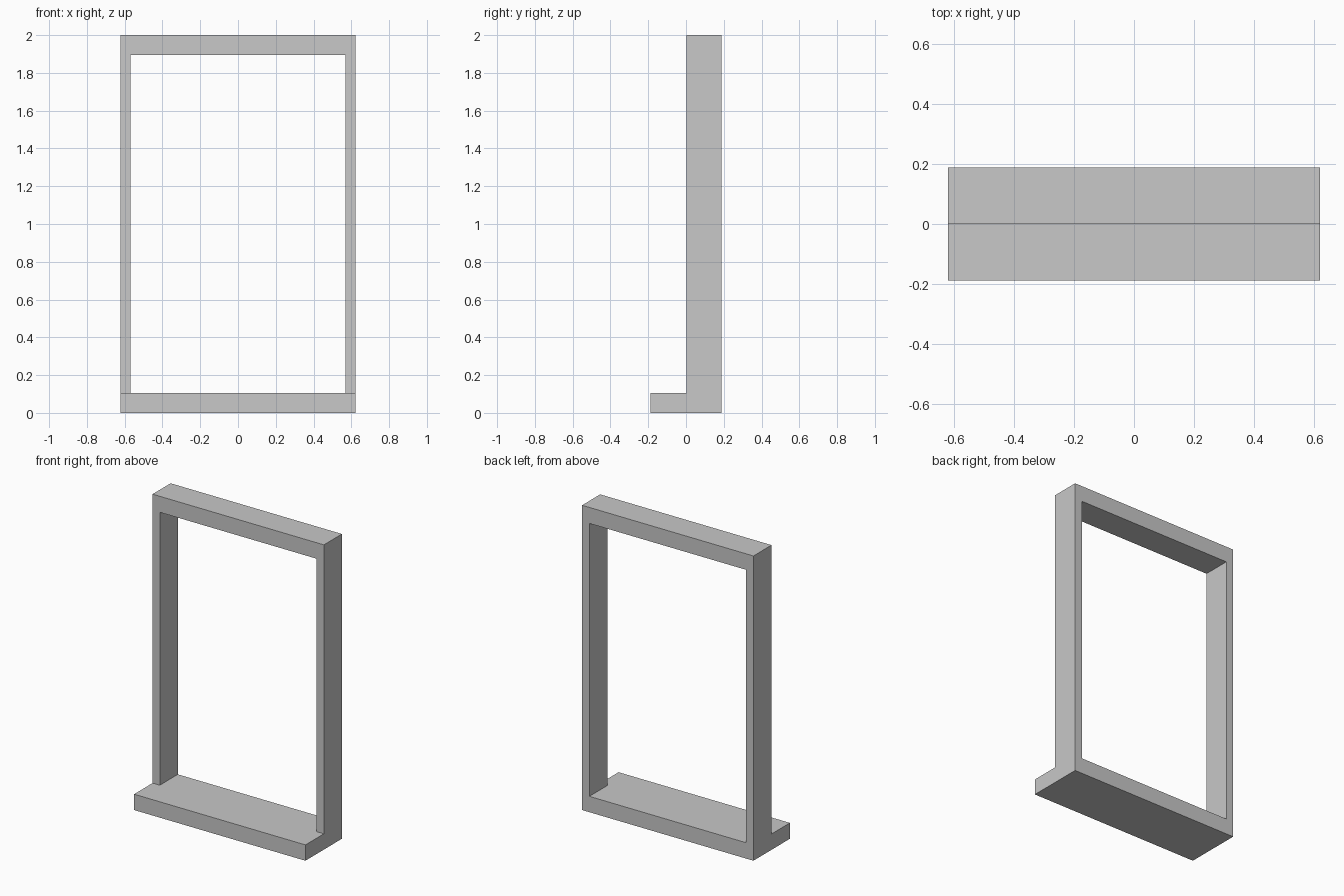
import bpy, bmesh
from bmesh.types import BMVert, BMFace

if "Cube" in bpy.data.objects:
    bpy.data.objects.remove(bpy.data.objects["Cube"])

# Frame lines across and up, and the depth planes
XS = (-0.622, -0.569, 0.569, 0.622)
ZS = (0.0, 0.104, 1.895, 2.0)
BACK, FRONT, SILL_FRONT = 0.189, 0.002, -0.189

grey = bpy.data.materials.new("plain grey")
grey.diffuse_color = (0.58, 0.58, 0.58, 1)
grey.use_nodes = True
grey.node_tree.nodes["Principled BSDF"].inputs["Base Color"].default_value = grey.diffuse_color


def extrude(bm, faces, dy):
    """Push faces along y and return the new cap faces."""
    geom = bmesh.ops.extrude_face_region(bm, geom=faces)["geom"]
    bmesh.ops.translate(bm, verts=[g for g in geom if isinstance(g, BMVert)], vec=(0, dy, 0))
    return [g for g in geom if isinstance(g, BMFace)]


bm = bmesh.new()
grid = [[bm.verts.new((x, BACK, z)) for x in XS] for z in ZS]

# Rectangular ring: a 3 x 3 grid without its centre
ring = [bm.faces.new((grid[j][i], grid[j][i + 1], grid[j + 1][i + 1], grid[j + 1][i]))
        for j in range(3) for i in range(3) if (i, j) != (1, 1)]
caps = extrude(bm, ring, FRONT - BACK)

# Sill: the bottom row pushed forward
extrude(bm, [f for f in caps if f.calc_center_median().z < ZS[1]], SILL_FRONT - FRONT)

# Clean up normals and merge coplanar faces
bmesh.ops.recalc_face_normals(bm, faces=bm.faces[:])
mesh = bpy.data.meshes.new("door_frame_with_sill")
bm.to_mesh(mesh)
bm.free()
mesh.materials.append(grey)
bpy.context.collection.objects.link(bpy.data.objects.new("door_frame_with_sill", mesh))
